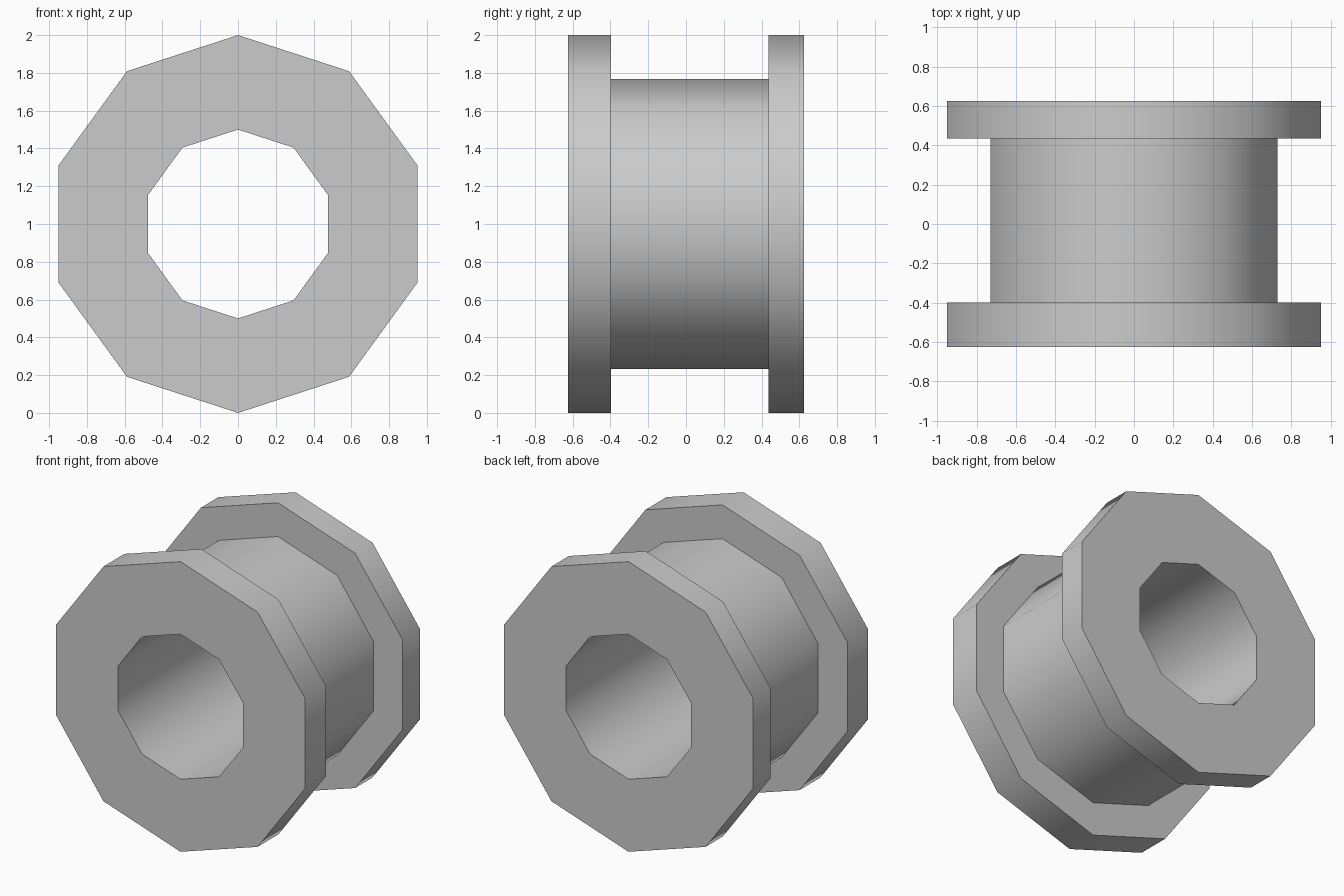
import bpy, bmesh
from math import sin, cos, pi, radians

if "Cube" in bpy.data.objects:
    bpy.data.objects.remove(bpy.data.objects["Cube"])

SIDES = 10
CENTRE_Z = 1.0

# Closed half-section of the spool: (radius, y) from front bore edge around the outside
PROFILE = [
    (0.5, -0.626), (1.0, -0.626),       # front flange
    (1.0, -0.398), (0.767, -0.398),     # step down to hub
    (0.767, 0.436), (1.0, 0.436),       # step up to back flange
    (1.0, 0.626), (0.5, 0.626),         # back face to bore
]


def lathe(name, profile, sides):
    """Revolve a closed profile about the y axis, one corner pointing up."""
    bm = bmesh.new()
    rings = []
    for i in range(sides):
        a = 2 * pi * i / sides
        rings.append([bm.verts.new((r * sin(a), y, CENTRE_Z + r * cos(a)))
                      for r, y in profile])
    n = len(profile)
    for i in range(sides):
        a, b = rings[i], rings[(i + 1) % sides]
        for j in range(n):
            k = (j + 1) % n
            bm.faces.new((a[j], a[k], b[k], b[j]))
    bmesh.ops.recalc_face_normals(bm, faces=bm.faces)
    mesh = bpy.data.meshes.new(name)
    bm.to_mesh(mesh)
    bm.free()
    obj = bpy.data.objects.new(name, mesh)
    bpy.context.collection.objects.link(obj)
    return obj


# Flanged spool with a through bore; soft around the sides, crisp at the rims
spool = lathe("flanged_spool", PROFILE, SIDES)
bpy.context.view_layer.objects.active = spool
spool.select_set(True)
bpy.ops.object.shade_smooth_by_angle(angle=radians(40))
